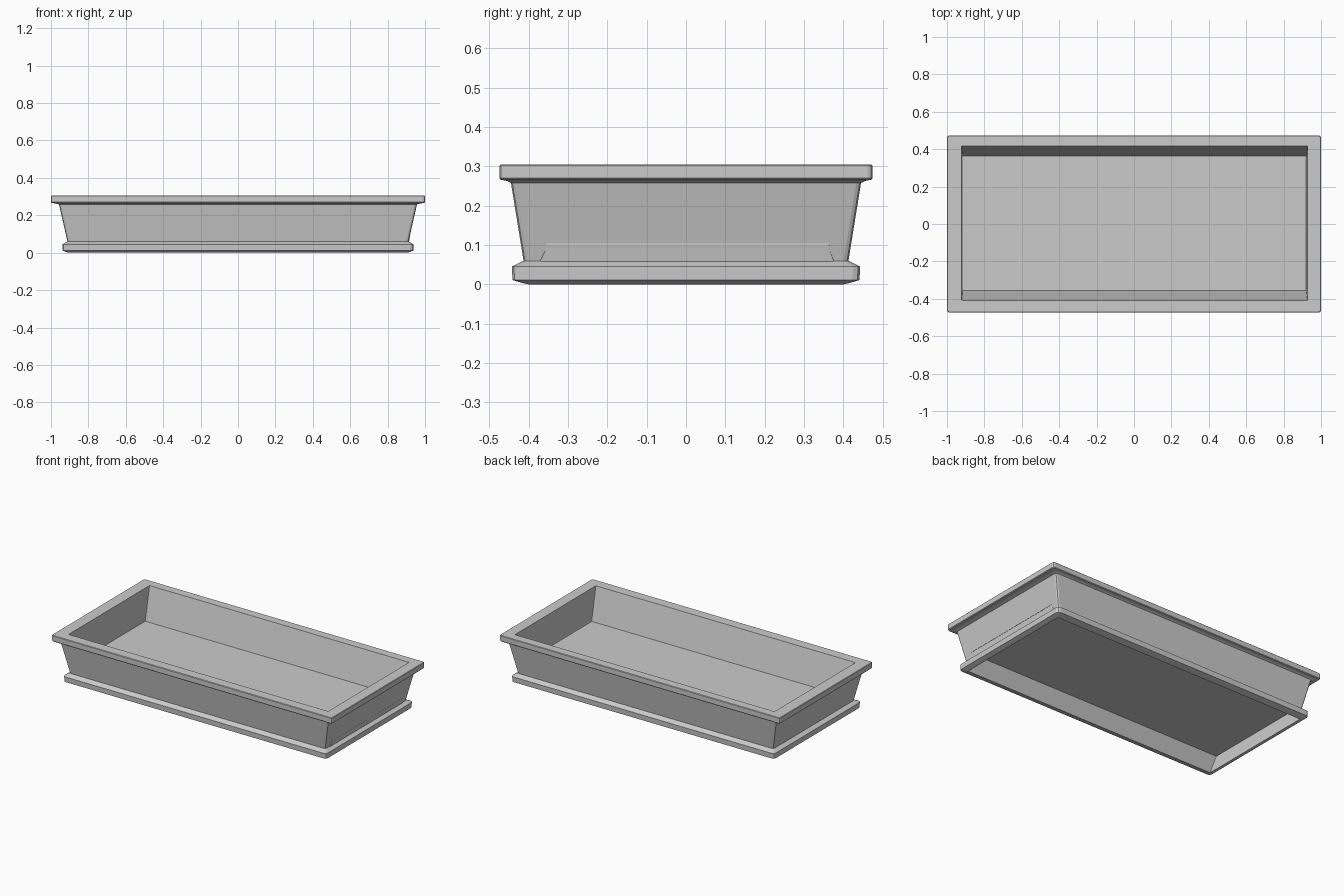
import bpy

if "Cube" in bpy.data.objects:
    bpy.data.objects.remove(bpy.data.objects["Cube"])

# Off-centre shift of the basin opening relative to the rim
DX, DY = 0.003, 0.004


def ring(hx, hy, z, c=0.002, dx=0.0, dy=0.0):
    """Rectangle of half sizes hx, hy with clipped corners, counter-clockwise."""
    m = c * 0.3
    pts = []
    for sx, sy in ((1, -1), (1, 1), (-1, 1), (-1, -1)):
        corner = [(hx, hy - c), (hx - m, hy - m), (hx - c, hy)]
        if sx * sy < 0:
            corner.reverse()
        pts += [(sx * x + dx, sy * y + dy, z) for x, y in corner]
    return pts


def loft(name, rings, cap_start=False, cap_end=False):
    """Skin a stack of matching rings into one flat-shaded part."""
    verts = [p for r in rings for p in r]
    n = len(rings[0])
    faces = []
    for k in range(len(rings) - 1):
        for i in range(n):
            j = (i + 1) % n
            a, b = k * n, (k + 1) * n
            faces.append((a + i, a + j, b + j, b + i))
    if cap_start:
        faces.append(tuple(reversed(range(n))))
    if cap_end:
        faces.append(tuple(range(len(verts) - n, len(verts))))
    mesh = bpy.data.meshes.new(name)
    mesh.from_pydata(verts, [], faces)
    mesh.update()
    obj = bpy.data.objects.new(name, mesh)
    bpy.context.collection.objects.link(obj)
    return obj


# Rings shared between neighbouring parts
lip = ring(0.905, 0.400, 0.0)
wall_bottom = ring(0.912, 0.413, 0.060, 0.012)
wall_top = ring(0.957, 0.445, 0.258, 0.012)
opening = ring(0.925, 0.412, 0.305, 0.002, DX, DY)

# Recess under the floor
loft("underside_recess",
     [ring(0.917, 0.359, 0.092, 0.002, DX, DY), lip], cap_start=True)

# Projecting foot moulding with a sloped top
loft("foot_moulding", [
    lip,
    ring(0.918, 0.418, 0.004, 0.008),
    ring(0.937, 0.441, 0.011, 0.018),
    ring(0.938, 0.443, 0.045, 0.018),
    wall_bottom])

# Flared outer wall
loft("outer_wall", [wall_bottom, wall_top])

# Overhanging flat rim
loft("rim", [
    wall_top,
    ring(0.975, 0.455, 0.263, 0.010),
    ring(0.996, 0.471, 0.266, 0.012),
    ring(1.000, 0.474, 0.270, 0.012),
    ring(1.000, 0.474, 0.302, 0.012),
    ring(0.997, 0.471, 0.305, 0.012),
    opening])

# Basin: sloping inner walls and floor
loft("basin", [opening, ring(0.919, 0.360, 0.097, 0.002, DX, DY)], cap_end=True)
